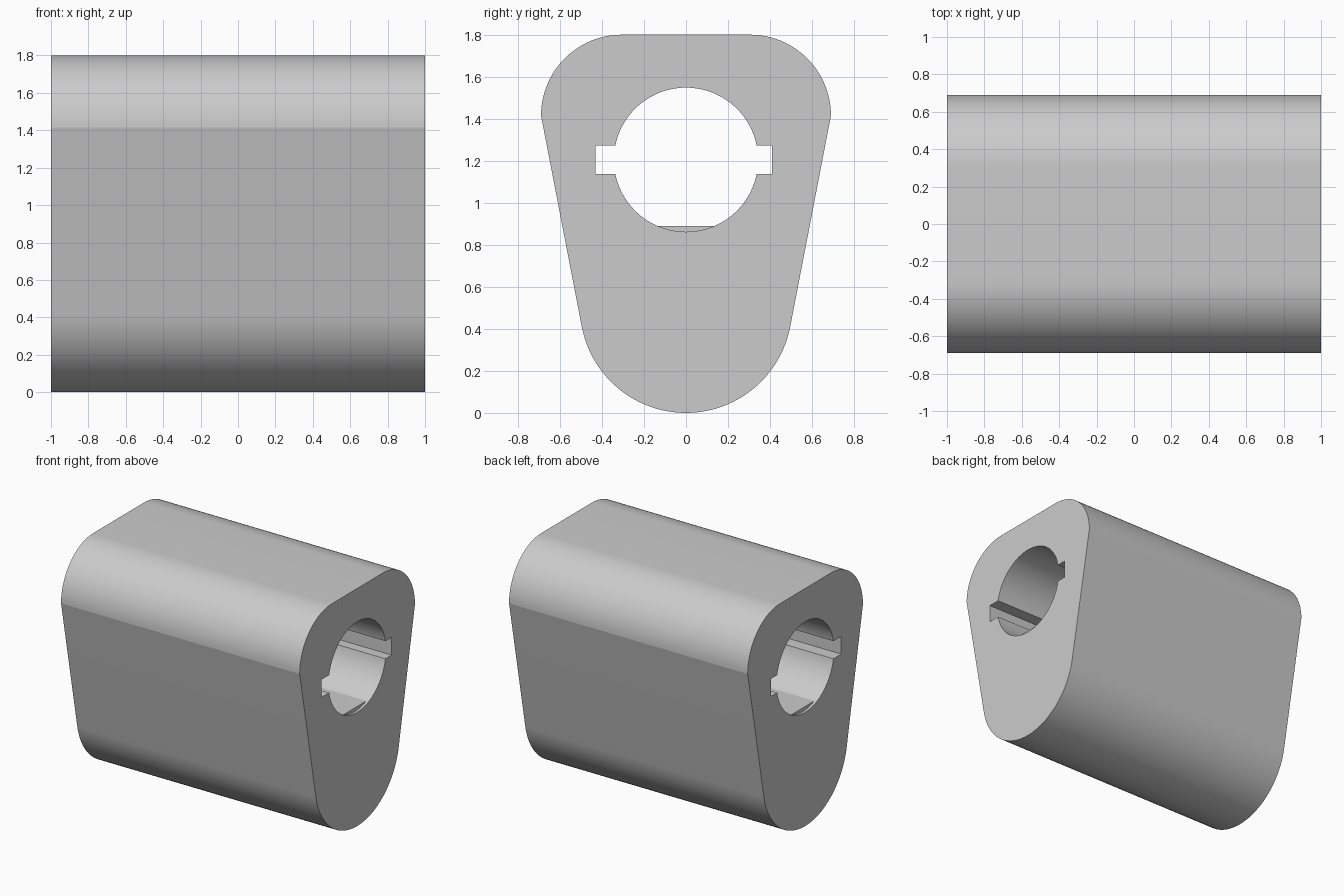
import bpy, bmesh
from math import radians, cos, sin, asin, degrees

if "Cube" in bpy.data.objects:
    bpy.data.objects.remove(bpy.data.objects["Cube"])


def arc(cy, cz, r, a0, a1, n):
    """Points on a circle in the YZ plane, angles in degrees."""
    return [(cy + r * cos(radians(a0 + (a1 - a0) * i / n)),
             cz + r * sin(radians(a0 + (a1 - a0) * i / n))) for i in range(n + 1)]


def prism(name, loops, x0, x1):
    """Extrude closed YZ outlines (first outer, then holes) along x."""
    bm = bmesh.new()
    edges = []
    for pts in loops:
        vs = [bm.verts.new((x0, y, z)) for y, z in pts]
        edges += [bm.edges.new((a, b)) for a, b in zip(vs, vs[1:] + vs[:1])]
    bmesh.ops.triangle_fill(bm, edges=edges, use_beauty=True, use_dissolve=False)
    new = bmesh.ops.extrude_face_region(bm, geom=bm.faces[:], use_keep_orig=True)["geom"]
    bmesh.ops.translate(bm, vec=(x1 - x0, 0, 0),
                        verts=[g for g in new if isinstance(g, bmesh.types.BMVert)])
    bmesh.ops.recalc_face_normals(bm, faces=bm.faces[:])
    me = bpy.data.meshes.new(name)
    bm.to_mesh(me)
    bm.free()
    ob = bpy.data.objects.new(name, me)
    bpy.context.collection.objects.link(ob)
    bpy.ops.object.select_all(action='DESELECT')
    ob.select_set(True)
    bpy.context.view_layer.objects.active = ob
    bpy.ops.object.shade_smooth_by_angle(angle=radians(9))
    return ob


# Outer outline: round bottom, tapered sides, rounded shoulders, flat top
outline = (arc(0, 0.505, 0.505, 191, 349, 48)
           + arc(0.305, 1.415, 0.385, 0, 90, 28)
           + arc(-0.305, 1.415, 0.385, 90, 180, 28))

# Bore with a keyway on each side
HOLE_Z, R, KEY = 1.205, 0.343, 0.067
k = degrees(asin(KEY / R))
bore = (arc(0, HOLE_Z, R, k, 180 - k, 48)
        + [(-0.43, HOLE_Z + KEY), (-0.43, HOLE_Z - KEY)]
        + arc(0, HOLE_Z, R, 180 + k, 360 - k, 48)
        + [(0.41, HOLE_Z - KEY), (0.41, HOLE_Z + KEY)])
prism("cam_body", [outline, bore], -1, 1)

# Thin flat along the bottom of the bore
f = degrees(asin((HOLE_Z - 0.89) / (R + 0.002)))
prism("bore_flat", [arc(0, HOLE_Z, R + 0.002, 180 + f, 360 - f, 16)], -0.98, 0.98)
